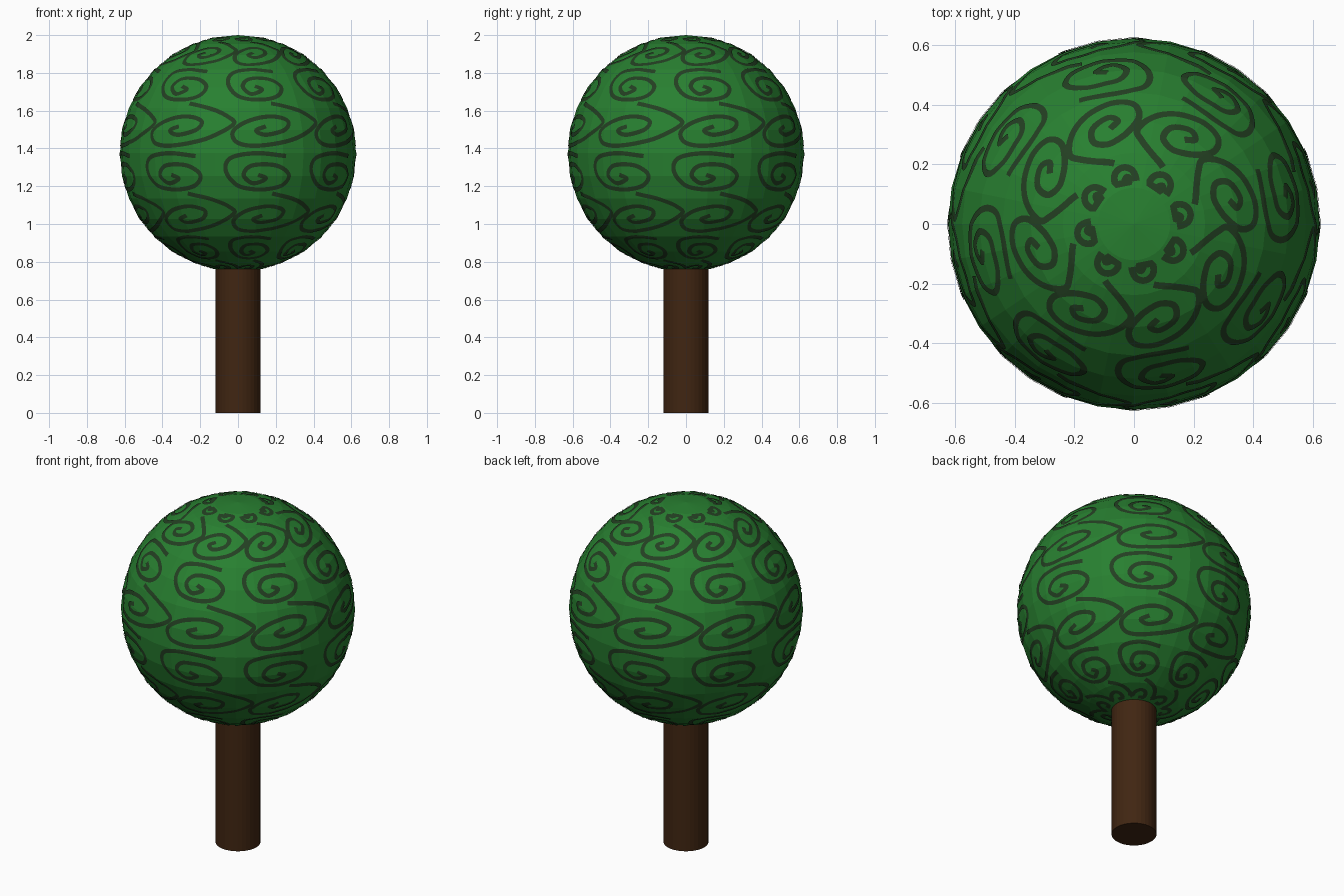
import bpy, bmesh, math
from mathutils import Vector
from mathutils.bvhtree import BVHTree

if "Cube" in bpy.data.objects:
    bpy.data.objects.remove(bpy.data.objects["Cube"])

R, CZ, TRUNK_R = 0.625, 1.375, 0.12
CENTRE = Vector((0, 0, CZ))


def material(name, rgb):
    m = bpy.data.materials.new(name)
    m.diffuse_color = (*rgb, 1)
    m.use_nodes = True
    m.node_tree.nodes["Principled BSDF"].inputs["Base Color"].default_value = m.diffuse_color
    return m


def add_object(name, bm, mat):
    me = bpy.data.meshes.new(name)
    bm.to_mesh(me)
    me.materials.append(mat)
    ob = bpy.data.objects.new(name, me)
    bpy.context.collection.objects.link(ob)
    return ob


leaf_green = material("leaf green", (0.021, 0.215, 0.030))
dark_green = material("dark swirl green", (0.017, 0.050, 0.016))
bark_brown = material("bark brown", (0.052, 0.019, 0.006))

# Trunk
bm = bmesh.new()
bmesh.ops.create_cone(bm, cap_ends=True, segments=32, radius1=TRUNK_R, radius2=TRUNK_R, depth=0.8)
bmesh.ops.translate(bm, verts=bm.verts, vec=(0, 0, 0.4))
add_object("trunk", bm, bark_brown)
bm.free()

# Ball-shaped crown with flat faces
bm = bmesh.new()
bmesh.ops.create_uvsphere(bm, u_segments=32, v_segments=16, radius=R)
bmesh.ops.translate(bm, verts=bm.verts, vec=CENTRE)
add_object("crown", bm, leaf_green)
tree = BVHTree.FromBMesh(bm)
bm.free()

# Swirl paths as (longitude from the front, latitude) in degrees
WIDE = [(18, 25), (31, 22), (40, 18), (42.5, 14), (29, 7), (11, 3.7), (0, 5), (-2.5, 10.5),
        (5, 15.8), (17, 18.2), (26, 16), (24, 11.5), (14, 9), (9, 11), (14, 13.2)]
ROUND = [(24, -1.4), (9, 0), (-3.5, -2.3), (-6, -8.7), (0, -16), (11.5, -18), (22.5, -16),
         (26, -10.6), (19, -6), (7, -6), (2.8, -10.6), (7.5, -14.8), (14, -12.5), (10, -10.5)]


def smooth_path(pts, steps=10):
    """Catmull-Rom curve through the points."""
    p = [Vector(q) for q in pts]
    p = [2 * p[0] - p[1]] + p + [2 * p[-1] - p[-2]]
    out = []
    for i in range(1, len(p) - 2):
        a, b, c, d = p[i - 1:i + 3]
        for s in range(steps):
            t = s / steps
            out.append(0.5 * (2 * b + (c - a) * t + (2 * a - 5 * b + 4 * c - d) * t * t
                              + (3 * b - a - 3 * c + d) * t ** 3))
    return out + [p[-2]]


def direction(lon, lat):
    lon, lat = math.radians(lon), math.radians(lat)
    return Vector((math.cos(lat) * math.sin(lon), -math.cos(lat) * math.cos(lon), math.sin(lat)))


def on_crown(d):
    """Point just above the faceted crown in direction d."""
    d = d.normalized()
    return tree.ray_cast(CENTRE, d)[0] + d * 0.003


def add_swirl(bm, path, dlon, dlat, half=0.0115):
    pts = [q + Vector((dlon, dlat)) for q in path if abs(q.y + dlat) < 77]
    dirs = [direction(q.x, q.y) for q in pts]
    prev = None
    for i, d in enumerate(dirs):
        tangent = dirs[min(i + 1, len(dirs) - 1)] - dirs[max(i - 1, 0)]
        side = d.cross(tangent).normalized() * (half / R)
        pair = [bm.verts.new(on_crown(d + side * k)) for k in (-1, 0, 1)]
        if prev and (dirs[i] - dirs[i - 1]).length < 0.15:
            for k in (0, 1):
                bm.faces.new((prev[k], pair[k], pair[k + 1], prev[k + 1]))
        prev = pair


# Painted swirls: alternating rows, eight around
bm = bmesh.new()
wide, rnd = smooth_path(WIDE), smooth_path(ROUND)
for k in range(8):
    for path, shifts in ((wide, (45, 0, -45, -90)), (rnd, (90, 45, 0, -45))):
        for dlat in shifts:
            add_swirl(bm, path, 45 * k, dlat)
for f in bm.faces:
    f.normal_update()
    if f.normal.dot(f.calc_center_median() - CENTRE) < 0:
        f.normal_flip()
add_object("crown_swirls", bm, dark_green)
bm.free()
